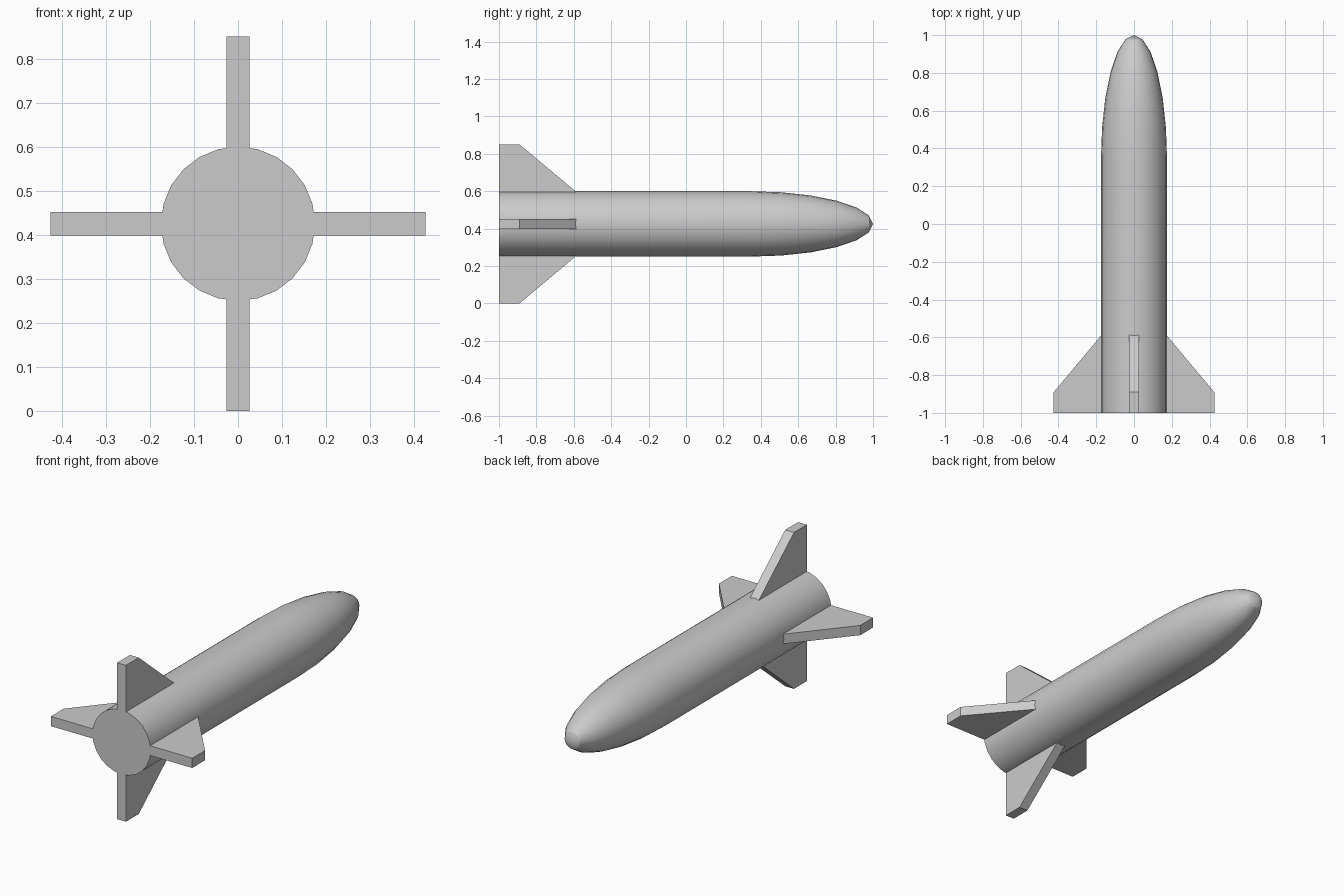
import bpy, bmesh
from math import sin, cos, pi, radians
from mathutils import Matrix, Vector

if "Cube" in bpy.data.objects:
    bpy.data.objects.remove(bpy.data.objects["Cube"])

AXIS_Z = 0.425
SIDES = 24
RADIUS = 0.175


def add_object(name, bm):
    bmesh.ops.recalc_face_normals(bm, faces=bm.faces)
    mesh = bpy.data.meshes.new(name)
    bm.to_mesh(mesh)
    bm.free()
    obj = bpy.data.objects.new(name, mesh)
    obj.location.z = AXIS_Z
    bpy.context.collection.objects.link(obj)
    return obj


# Body: straight tube with an elliptical nose, lathed around the y axis
bm = bmesh.new()
profile = [(RADIUS, -1.0)]
for i in range(6):
    t = radians(15 * i)
    profile.append((RADIUS * cos(t), 0.34 + 0.66 * sin(t)))
rings = [[bm.verts.new((r * cos(2 * pi * k / SIDES), y, r * sin(2 * pi * k / SIDES)))
          for k in range(SIDES)] for r, y in profile]
tip = bm.verts.new((0, 1, 0))
for a, b in zip(rings, rings[1:]):
    for k in range(SIDES):
        n = (k + 1) % SIDES
        bm.faces.new((a[k], a[n], b[n], b[k]))
for k in range(SIDES):
    bm.faces.new((rings[-1][k], rings[-1][(k + 1) % SIDES], tip))
bm.faces.new(rings[0])
body = add_object("body", bm)
bpy.context.view_layer.objects.active = body
body.select_set(True)
bpy.ops.object.shade_smooth_by_angle(angle=radians(30))
body.select_set(False)

# Four clipped fins, each an extruded outline turned about the body axis
outline = [(0.16, -1), (0.425, -1), (0.425, -0.89), (0.172, -0.588), (0.16, -0.588)]
THICK = 0.053
for i, side in enumerate(("right", "top", "left", "bottom")):
    bm = bmesh.new()
    face = bm.faces.new([bm.verts.new((x, y, -THICK / 2)) for x, y in outline])
    out = bmesh.ops.extrude_face_region(bm, geom=[face])
    moved = [v for v in out["geom"] if isinstance(v, bmesh.types.BMVert)]
    bmesh.ops.translate(bm, verts=moved, vec=Vector((0, 0, THICK)))
    bmesh.ops.transform(bm, matrix=Matrix.Rotation(-i * pi / 2, 4, 'Y'), verts=bm.verts)
    add_object(side + "_fin", bm)
